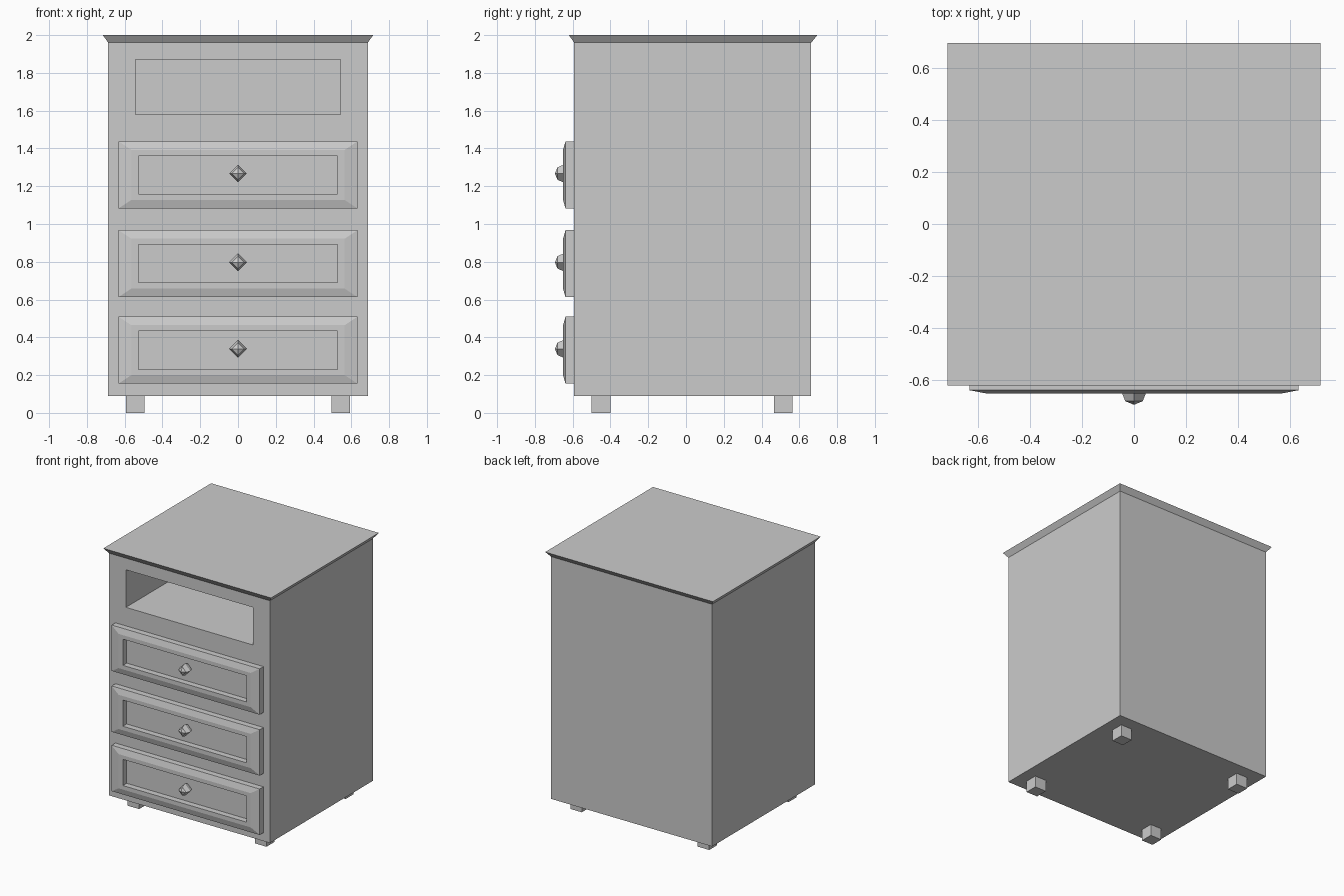
import bpy, bmesh
from mathutils import Matrix

if "Cube" in bpy.data.objects:
    bpy.data.objects.remove(bpy.data.objects["Cube"])


def loft(name, rings):
    """Join matching four-point rings in order and cap both ends."""
    bm = bmesh.new()
    loops = [[bm.verts.new(p) for p in ring] for ring in rings]
    for a, b in zip(loops, loops[1:]):
        for i in range(4):
            j = (i + 1) % 4
            bm.faces.new((a[i], a[j], b[j], b[i]))
    bm.faces.new(loops[0])
    bm.faces.new(loops[-1])
    bmesh.ops.recalc_face_normals(bm, faces=bm.faces)
    return finish(name, bm)


def finish(name, bm):
    mesh = bpy.data.meshes.new(name)
    bm.to_mesh(mesh)
    bm.free()
    obj = bpy.data.objects.new(name, mesh)
    bpy.context.collection.objects.link(obj)
    return obj


def upright(hx, z0, z1, y):
    return [(-hx, y, z0), (hx, y, z0), (hx, y, z1), (-hx, y, z1)]


def level(x0, x1, y0, y1, z):
    return [(x0, y0, z), (x1, y0, z), (x1, y1, z), (x0, y1, z)]


FRONT, BACK, HALF = -0.592, 0.663, 0.687

# Cabinet body with the open shelf sunk into its front
loft("cabinet_body", [
    upright(0.543, 1.58, 1.87, 0.5),
    upright(0.543, 1.58, 1.87, FRONT),
    upright(HALF, 0.09, 1.96, FRONT),
    upright(HALF, 0.09, 1.96, BACK),
])

# Flared top board
loft("top_board", [
    level(-HALF, HALF, FRONT, BACK, 1.96),
    level(-0.716, 0.716, -0.62, 0.695, 2.0),
])

# Drawers: bevelled frame, recessed panel and faceted knob
for n, z in enumerate((0.332, 0.79, 1.26), 1):
    def ring(hx, hz, y):
        return upright(hx, z - hz, z + hz, y)

    loft(f"drawer_front_{n}", [
        ring(0.632, 0.177, FRONT),
        ring(0.632, 0.177, -0.638),
        ring(0.564, 0.132, -0.651),
        ring(0.527, 0.101, -0.651),
        ring(0.527, 0.101, -0.605),
    ])
    bm = bmesh.new()
    bmesh.ops.create_uvsphere(bm, u_segments=4, v_segments=4, radius=0.047)
    bm.transform(Matrix.Rotation(1.5707963, 4, 'X'))
    knob = finish(f"drawer_knob_{n}", bm)
    knob.location = (0, -0.647, z + 0.007)

# Four short feet
for side, x in (("left", -0.544), ("right", 0.544)):
    for end, y in (("front", -0.45), ("back", 0.515)):
        loft(f"{end}_{side}_foot", [
            level(x - 0.049, x + 0.049, y - 0.049, y + 0.049, h)
            for h in (0, 0.09)
        ])
